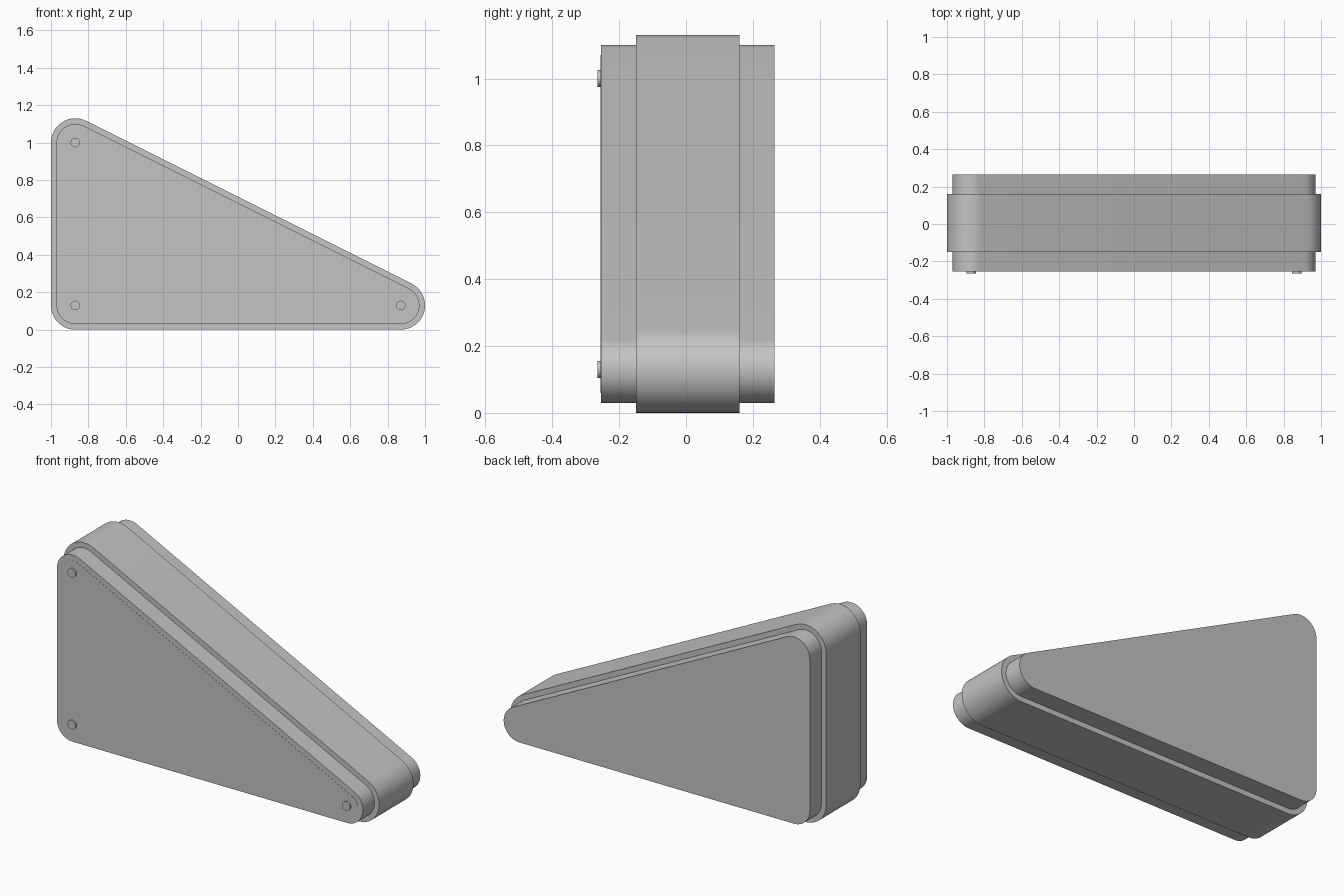
import bpy, bmesh, math
from mathutils import Vector

if "Cube" in bpy.data.objects:
    bpy.data.objects.remove(bpy.data.objects["Cube"])

grey = bpy.data.materials.new("plain_grey")
grey.use_nodes = True
COLOUR = (0.55, 0.55, 0.55, 1)
grey.diffuse_color = COLOUR
grey.node_tree.nodes["Principled BSDF"].inputs["Base Color"].default_value = COLOUR

# Corner centres of the wedge, counter-clockwise in the x-z plane
CORNERS = [Vector((-0.87, 0.13)), Vector((0.87, 0.13)), Vector((-0.87, 1.0))]


def rounded_outline(centres, radius, steps=24):
    """Outline around the centres; a single centre gives a circle."""
    if len(centres) == 1:
        turns = [2 * math.pi * i / steps for i in range(steps)]
        return [centres[0] + radius * Vector((math.cos(a), math.sin(a))) for a in turns]
    points = []
    for i, c in enumerate(centres):
        before = c - centres[i - 1]
        after = centres[(i + 1) % len(centres)] - c
        start = math.atan2(before.y, before.x) - math.pi / 2
        sweep = (math.atan2(after.y, after.x) - start - math.pi / 2) % (2 * math.pi)
        for s in range(steps + 1):
            a = start + sweep * s / steps
            points.append(c + radius * Vector((math.cos(a), math.sin(a))))
    return points


def slab(name, centres, radius, y_front, y_back):
    """Solid outline extruded from front to back."""
    bm = bmesh.new()
    face = bm.faces.new([bm.verts.new((p.x, y_front, p.y))
                         for p in rounded_outline(centres, radius)])
    grown = bmesh.ops.extrude_face_region(bm, geom=[face])
    moved = [g for g in grown["geom"] if isinstance(g, bmesh.types.BMVert)]
    bmesh.ops.translate(bm, verts=moved, vec=(0, y_back - y_front, 0))
    bmesh.ops.recalc_face_normals(bm, faces=bm.faces)
    mesh = bpy.data.meshes.new(name)
    bm.to_mesh(mesh)
    bm.free()
    mesh.materials.append(grey)
    obj = bpy.data.objects.new(name, mesh)
    bpy.context.collection.objects.link(obj)
    bpy.ops.object.select_all(action='DESELECT')
    obj.select_set(True)
    bpy.context.view_layer.objects.active = obj
    bpy.ops.object.shade_smooth_by_angle(angle=math.radians(30))


# Main body with the wider band around its middle
slab("wedge_body", CORNERS, 0.10, -0.254, 0.265)
slab("middle_band", CORNERS, 0.13, -0.15, 0.16)

# Thin front panel and its corner pins
slab("front_panel", CORNERS, 0.07, -0.255, -0.25)
for label, corner in zip(("lower_right", "lower_left", "upper_right"), CORNERS):
    slab(label + "_pin", [corner], 0.025, -0.265, -0.24)
